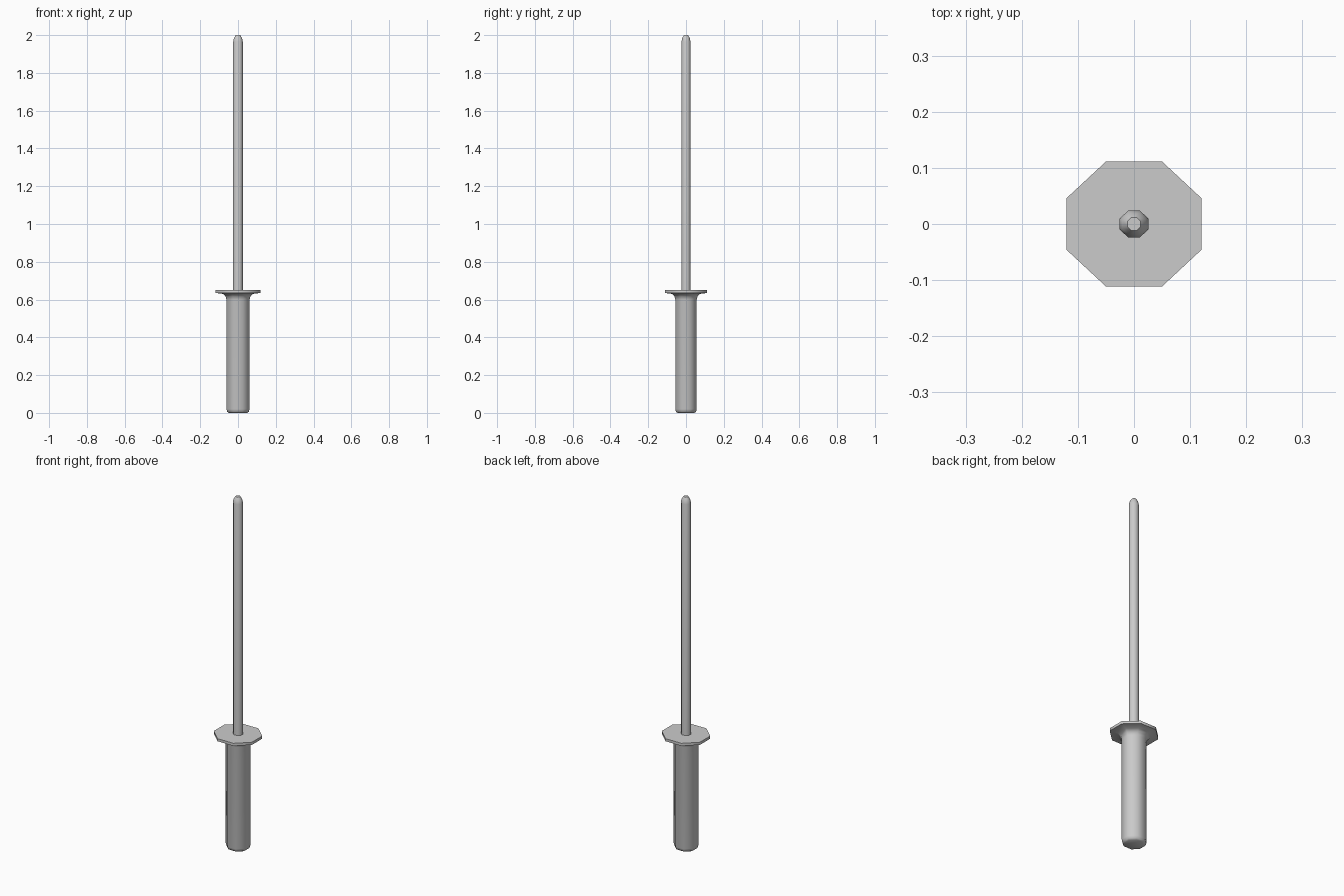
import bpy, bmesh, math

if "Cube" in bpy.data.objects:
    bpy.data.objects.remove(bpy.data.objects["Cube"])

SIDES = 8
Y_SQUASH = 0.93


def lathe(name, profile, smooth_angle):
    """Closed eight-sided turned part; profile is (flat-to-centre radius, z)."""
    bm = bmesh.new()
    rings = []
    for r, z in profile:
        c = r / math.cos(math.pi / SIDES)
        angles = [(i + 0.5) * 2 * math.pi / SIDES for i in range(SIDES)]
        rings.append([bm.verts.new((c * math.cos(a), c * math.sin(a) * Y_SQUASH, z))
                      for a in angles])
    for lo, hi in zip(rings, rings[1:]):
        for i in range(SIDES):
            j = (i + 1) % SIDES
            bm.faces.new((lo[i], lo[j], hi[j], hi[i]))
    bm.faces.new(rings[0][::-1])
    bm.faces.new(rings[-1])
    mesh = bpy.data.meshes.new(name)
    bm.to_mesh(mesh)
    bm.free()
    obj = bpy.data.objects.new(name, mesh)
    bpy.context.collection.objects.link(obj)
    bpy.ops.object.select_all(action='DESELECT')
    obj.select_set(True)
    bpy.context.view_layer.objects.active = obj
    bpy.ops.object.shade_smooth_by_angle(angle=math.radians(smooth_angle))
    return obj


# Grip with rounded butt, flaring into the flat guard
lathe("handle_and_guard", [
    (0.048, 0.0), (0.057, 0.006), (0.061, 0.02),
    (0.061, 0.60), (0.066, 0.617), (0.080, 0.630),
    (0.120, 0.635), (0.120, 0.650)], 50)

# Slim shaft with a blunt tapered tip
lathe("shaft", [
    (0.0255, 0.645), (0.0255, 1.965), (0.021, 1.985), (0.012, 2.0)], 50)
